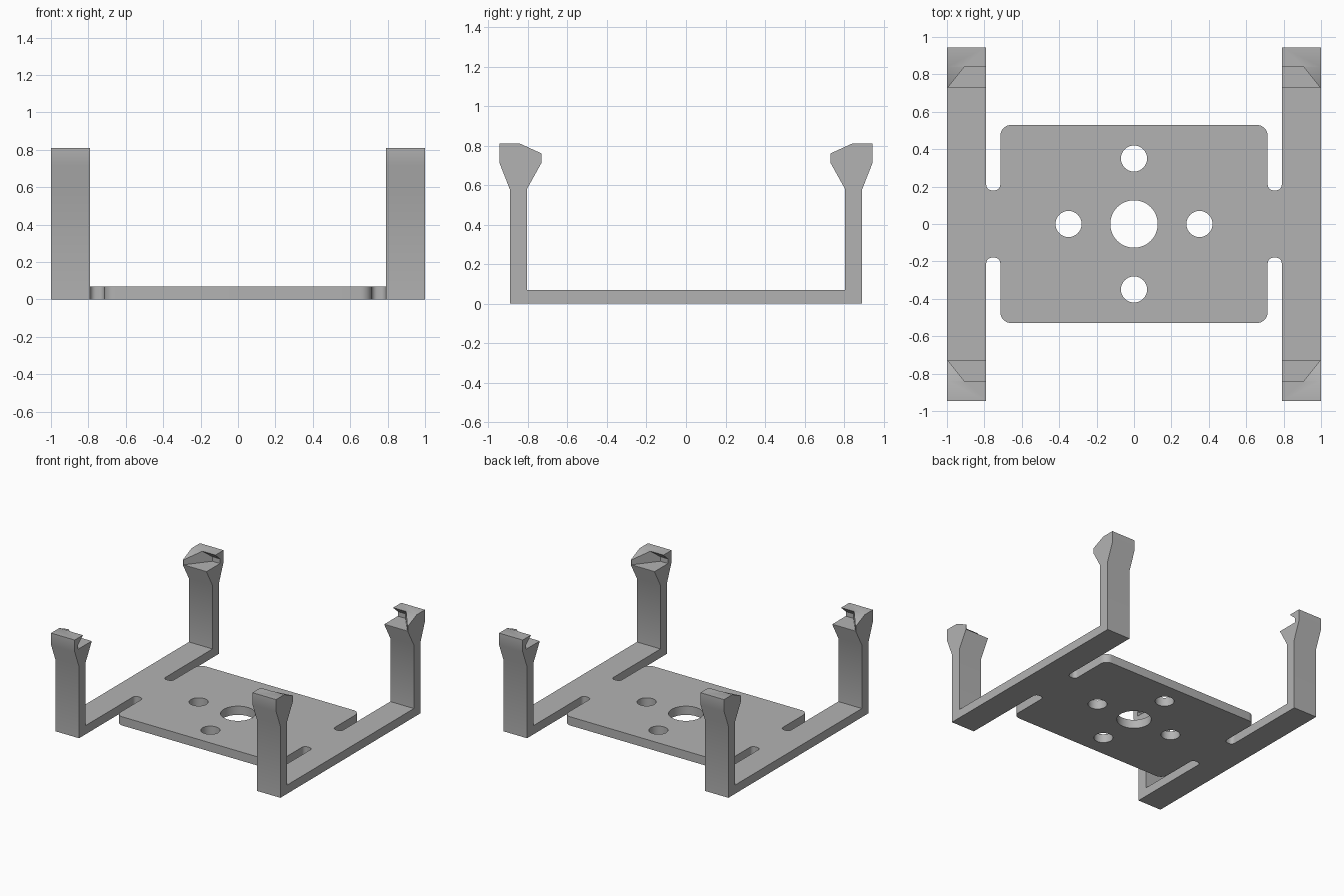
import bpy, bmesh
from math import cos, sin, radians

old = bpy.data.objects.get("Cube")
if old:
    bpy.data.objects.remove(old, do_unlink=True)

grey = bpy.data.materials.new("plain grey")
grey.use_nodes = True
grey.diffuse_color = (0.45, 0.45, 0.45, 1)
grey.node_tree.nodes["Principled BSDF"].inputs["Base Color"].default_value = (0.45, 0.45, 0.45, 1)

THICK = 0.07


def prism(name, start, end):
    """Solid between two matching loops of points."""
    bm = bmesh.new()
    a = [bm.verts.new(p) for p in start]
    b = [bm.verts.new(p) for p in end]
    bm.faces.new(a)
    bm.faces.new(b[::-1])
    for i in range(len(a)):
        j = (i + 1) % len(a)
        bm.faces.new((a[j], a[i], b[i], b[j]))
    bmesh.ops.recalc_face_normals(bm, faces=bm.faces)
    mesh = bpy.data.meshes.new(name)
    bm.to_mesh(mesh)
    bm.free()
    mesh.materials.append(grey)
    obj = bpy.data.objects.new(name, mesh)
    bpy.context.collection.objects.link(obj)
    return obj


def select(obj):
    bpy.ops.object.select_all(action="DESELECT")
    obj.select_set(True)
    bpy.context.view_layer.objects.active = obj


def cut(obj, cutter):
    cutter.hide_render = True
    mod = obj.modifiers.new("cut", "BOOLEAN")
    mod.operation = "DIFFERENCE"
    mod.solver = "EXACT"
    mod.object = cutter
    select(obj)
    bpy.ops.object.modifier_apply(modifier=mod.name)
    bpy.data.objects.remove(cutter, do_unlink=True)


def arc(x, y, r, a0, a1, n=8):
    angles = [radians(a0 + (a1 - a0) * i / n) for i in range(n + 1)]
    return [(x + r * cos(a), y + r * sin(a)) for a in angles]


# Base plate: one quarter of the outline, mirrored around
HX, HY, ARM_X, NECK = 0.715, 0.53, 0.79, 0.18
quarter = [(ARM_X, NECK + 0.03)]
quarter += arc(ARM_X - 0.03, NECK + 0.03, 0.03, 0, -90)
quarter += arc(HX + 0.03, NECK + 0.03, 0.03, 270, 180)
quarter += arc(HX - 0.06, HY - 0.06, 0.06, 0, 90)
quarter = quarter[1:]
outline = (quarter
           + [(-x, y) for x, y in quarter[::-1]]
           + [(-x, -y) for x, y in quarter]
           + [(x, -y) for x, y in quarter[::-1]])
plate = prism("base_plate", [(x, y, 0) for x, y in outline],
              [(x, y, THICK) for x, y in outline])

# Round holes
D = 0.35
for x, y, r in [(0, 0, 0.127), (D, 0, 0.07), (-D, 0, 0.07), (0, D, 0.07), (0, -D, 0.07)]:
    ring = arc(x, y, r, 0, 360, 48)[:-1]
    cut(plate, prism("hole_cutter", [(px, py, -0.1) for px, py in ring],
                     [(px, py, 0.2) for px, py in ring]))

# Side frames: long bar with an upright and a hooked head at each end
half = [(0.89, 0), (0.89, 0.575), (0.945, 0.715), (0.945, 0.81), (0.84, 0.81),
        (0.73, 0.76), (0.73, 0.715), (0.805, 0.58), (0.805, THICK)]
profile = half + [(-y, z) for y, z in half[::-1]]
# Undercut notch in the head, closed by a diagonal wall at the outer end
notch = [(0.7, 0.72), (0.9, 0.72), (0.9, 0.757), (0.842, 0.809), (0.842, 0.9), (0.7, 0.9)]

parts = [plate]
for side, label in ((1, "left"), (-1, "right")):
    frame = prism(label + "_side_frame", [(side * ARM_X, y, z) for y, z in profile],
                  [(side, y, z) for y, z in profile])
    for end in (1, -1):
        cut(frame, prism("notch_cutter",
                         [(side * 0.7, end * y, z) for y, z in notch],
                         [(side * (0.995 - 0.8 * (y - 0.73)), end * y, z) for y, z in notch]))
    parts.append(frame)

for obj in parts:
    select(obj)
    bpy.ops.object.shade_smooth_by_angle(angle=radians(30))
